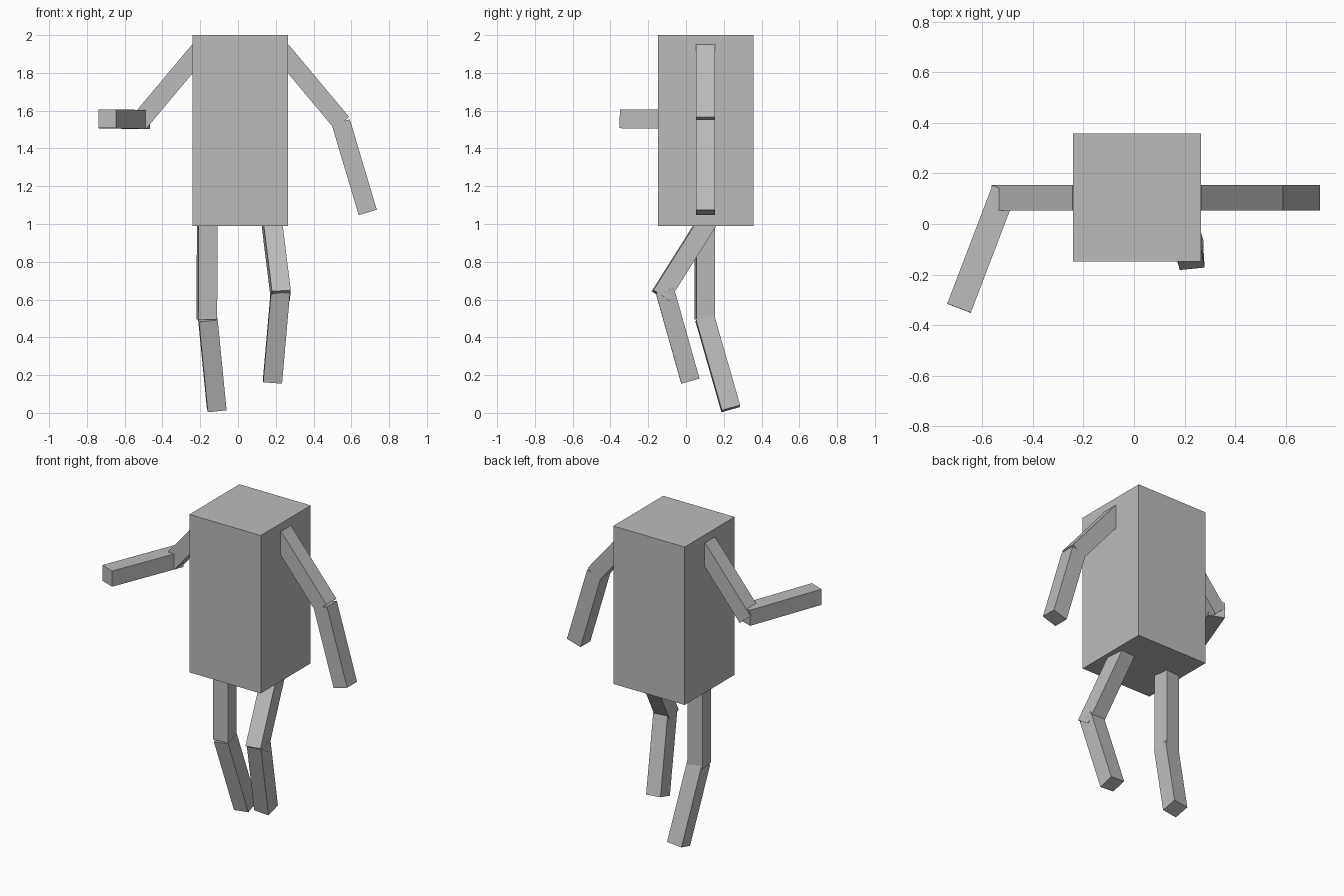
import bpy
from mathutils import Vector, Matrix

cube = bpy.data.objects.get("Cube")
if cube:
    bpy.data.objects.remove(cube, do_unlink=True)

grey = bpy.data.materials.new("plain grey")
grey.use_nodes = True
colour = (0.5, 0.5, 0.5, 1)
grey.diffuse_color = colour
grey.node_tree.nodes["Principled BSDF"].inputs["Base Color"].default_value = colour


def box(name, matrix, size):
    """Flat-shaded box of the given size, placed by a matrix."""
    bpy.ops.mesh.primitive_cube_add(size=1)
    ob = bpy.context.object
    ob.name = ob.data.name = name
    ob.data.transform(matrix @ Matrix.Diagonal((*size, 1)))
    ob.data.materials.append(grey)
    return ob


def limb(name, start, end, front=(0, -1, 0), thick=0.1):
    """Square bar from start to end, one side turned towards front."""
    a, b = Vector(start), Vector(end)
    z = (b - a).normalized()
    x = z.cross(Vector(front)).normalized()
    y = z.cross(x)
    turn = Matrix((x, y, z)).transposed().to_4x4()
    return box(name, Matrix.Translation((a + b) / 2) @ turn,
               (thick, thick, (b - a).length))


# Torso
box("torso", Matrix.Translation((0.012, 0.105, 1.495)), (0.505, 0.505, 1.01))

# Arms: mirrored upper parts, left hanging, right reaching forward
for side, name in ((1, "left"), (-1, "right")):
    limb(name + "_upper_arm", (0.012 + side * 0.217, 0.104, 1.918),
         (0.012 + side * 0.538, 0.104, 1.535))
limb("left_forearm", (0.544, 0.104, 1.54), (0.687, 0.104, 1.061))
limb("right_forearm", (-0.513, 0.135, 1.553), (-0.692, -0.333, 1.557), (0, 0, 1))

# Legs: right trailing, left stepping with a bent knee
limb("right_thigh", (-0.163, 0.1, 1.0), (-0.165, 0.1, 0.495), (0.1, -1, 0))
limb("right_shin", (-0.16, 0.1, 0.5), (-0.113, 0.237, 0.022), (0.03, -1, 0))
limb("left_thigh", (0.175, 0.13, 1.04), (0.227, -0.135, 0.62), (0.1, -1, 0))
limb("left_shin", (0.225, -0.113, 0.651), (0.183, 0.022, 0.172), (0.03, -1, 0))
